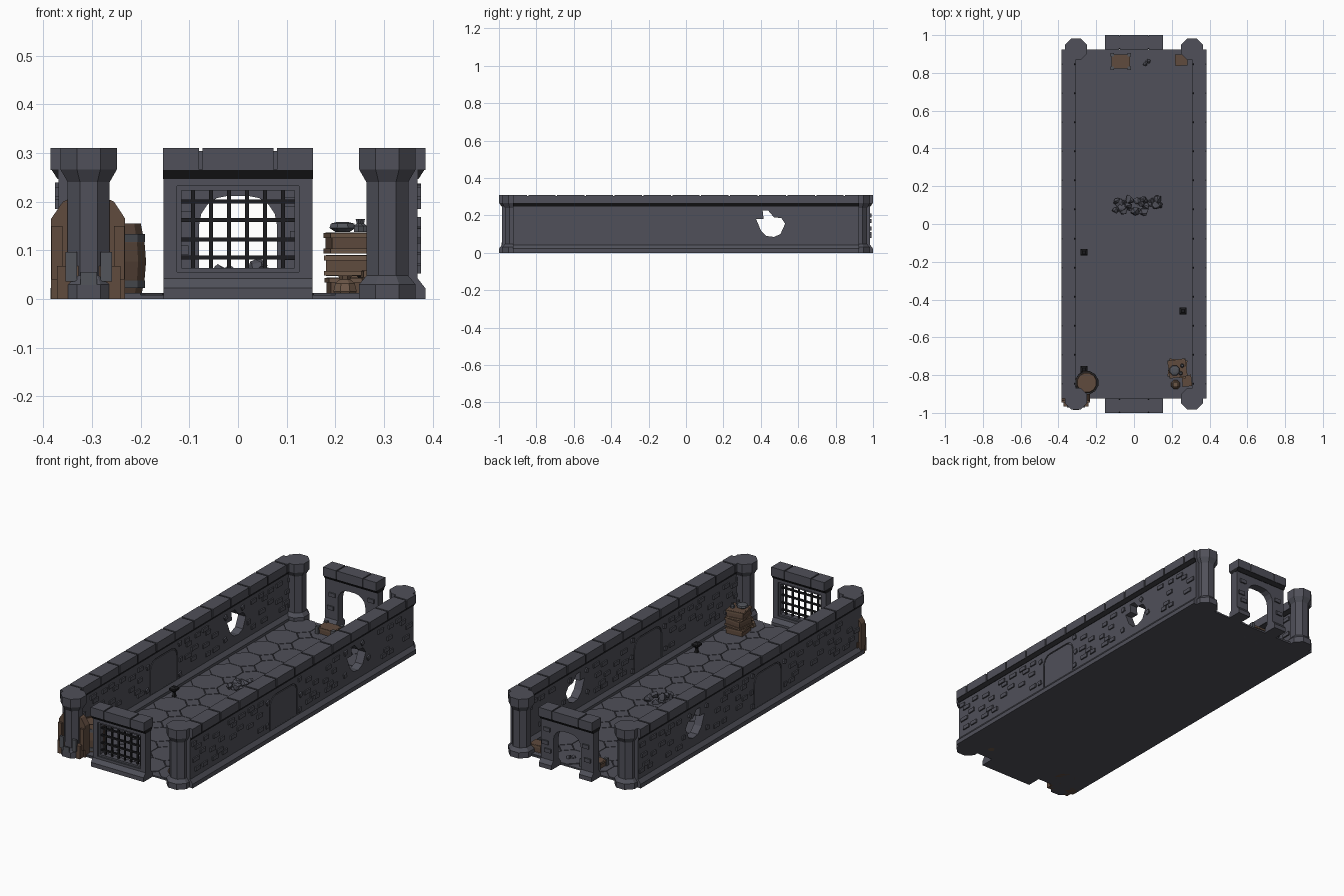
import bpy, bmesh, math, random
from mathutils import Matrix, Vector

if "Cube" in bpy.data.objects:
    bpy.data.objects.remove(bpy.data.objects["Cube"])
random.seed(4)

def mat(name, r, g, b):
    m = bpy.data.materials.new(name)
    m.diffuse_color = (r, g, b, 1)
    m.use_nodes = True
    m.node_tree.nodes["Principled BSDF"].inputs["Base Color"].default_value = m.diffuse_color
    return m

STONE = mat("grey stone", .079, .080, .100)
DARK = mat("dark iron", .012, .012, .014)
IRON = mat("worn metal", .085, .09, .105)
WOOD = mat("brown wood", .115, .070, .048)
PALE = mat("lighter wood", .15, .095, .063)

class Part:
    """Collects simple solids into one single-colour object."""
    def __init__(self, name, m):
        self.name, self.m, self.bm = name, m, bmesh.new()

    def box(self, c, s, rot=0, tilt=0):
        M = (Matrix.Translation(c) @ Matrix.Rotation(rot, 4, 'Z') @ Matrix.Rotation(tilt, 4, 'X')
             @ Matrix.Diagonal((*s, 1)))
        bmesh.ops.create_cube(self.bm, size=1, matrix=M)

    def prism(self, pts, axis, a, b):
        def put(p, t):
            return {'x': (t, p[0], p[1]), 'y': (p[0], t, p[1]), 'z': (p[0], p[1], t)}[axis]
        lo = [self.bm.verts.new(put(p, a)) for p in pts]
        hi = [self.bm.verts.new(put(p, b)) for p in pts]
        n = len(pts)
        fs = [self.bm.faces.new(lo), self.bm.faces.new(hi)]
        fs += [self.bm.faces.new((lo[i], lo[(i+1) % n], hi[(i+1) % n], hi[i])) for i in range(n)]
        bmesh.ops.recalc_face_normals(self.bm, faces=fs)

    def lathe(self, x, y, prof, n):
        k = 1 / math.cos(math.pi / n)
        rings = [[self.bm.verts.new((x + r*k*math.cos((i+.5)*math.tau/n),
                                     y + r*k*math.sin((i+.5)*math.tau/n), z)) for i in range(n)]
                 for r, z in prof]
        fs = [self.bm.faces.new(rings[0]), self.bm.faces.new(rings[-1])]
        for p, q in zip(rings, rings[1:]):
            fs += [self.bm.faces.new((p[i], p[(i+1) % n], q[(i+1) % n], q[i])) for i in range(n)]
        bmesh.ops.recalc_face_normals(self.bm, faces=fs)

    def rock(self, c, r):
        vs = [self.bm.verts.new(Vector(c) + Vector([random.gauss(0, 1) for _ in range(3)]).normalized() * r)
              for _ in range(14)]
        for v in vs:
            v.co.z = max(v.co.z, .002)
        out = bmesh.ops.convex_hull(self.bm, input=vs)
        bmesh.ops.delete(self.bm, geom=list({g for g in out['geom_interior'] + out['geom_unused']
                                             if isinstance(g, bmesh.types.BMVert)}), context='VERTS')

    def done(self):
        me = bpy.data.meshes.new(self.name)
        self.bm.to_mesh(me)
        self.bm.free()
        me.materials.append(self.m)
        ob = bpy.data.objects.new(self.name, me)
        bpy.context.collection.objects.link(ob)
        return ob

def cut(ob, cutter):
    c = cutter.done()
    mod = ob.modifiers.new("cut", 'BOOLEAN')
    mod.operation, mod.solver, mod.object = 'DIFFERENCE', 'EXACT', c
    dg = bpy.context.evaluated_depsgraph_get()
    me = bpy.data.meshes.new_from_object(ob.evaluated_get(dg))
    ob.modifiers.clear()
    ob.data = me
    bpy.data.objects.remove(c)

def arch(c, hw, z0, z1, r):
    """Doorway outline with rounded upper corners."""
    pts = [(c - hw, z0), (c + hw, z0)]
    for cx, a0 in ((c + hw - r, 0), (c - hw + r, 90)):
        pts += [(cx + r*math.cos(math.radians(a0 + a)), z1 - r + r*math.sin(math.radians(a0 + a)))
                for a in (0, 22.5, 45, 67.5, 90)]
    return pts

T, L, WX = .154, .925, .3475

# Floor slab with octagon and diamond tiles
p = Part("floor_slab", STONE)
p.box((0, 0, .004), (.77, 2*L, .008))
p.done()
p = Part("floor_tiles", STONE)
e, d, g = T/2 - .0015, .045, .0025
for i in range(4):
    for j in range(12):
        x, y = (i - 1.5)*T, (j - 5.5)*T
        p.prism([(x+a*e if k else x+a*(e-d), y+b*(e-d) if k else y+b*e) for a, b, k in
                 ((1, -1, 0), (1, -1, 1), (1, 1, 1), (1, 1, 0), (-1, 1, 0), (-1, 1, 1), (-1, -1, 1), (-1, -1, 0))],
                'z', .004, .012)
        if i < 3 and j < 11:
            x, y, h = x + T/2, y + T/2, d - g
            p.prism([(x+h, y), (x, y+h), (x-h, y), (x, y-h)], 'z', .004, .012)
p.done()

# Side walls, each with a broken hole and a blocked-up arch
hole = [(.375, .18), (.40, .12), (.43, .09), (.47, .085), (.505, .10), (.53, .155), (.51, .185),
        (.47, .19), (.44, .225), (.41, .225), (.415, .18)]
base = [(-.0375, 0), (.0375, 0), (.0375, .022), (.022, .042), (-.022, .042), (-.022, .022+.02), (-.0375, .022)]
base.pop(5)
base[4] = (-.022, .042)
for s, side in ((-1, "left"), (1, "right")):
    cx = s*WX
    p = Part(side + "_wall", STONE)
    p.box((cx, 0, .15), (.044, 2*L, .24))
    w = p.done()
    c = Part("hole_cutter", STONE)
    c.prism(hole, 'x', cx - .1, cx + .1)
    cut(w, c)
    for f in (-1, 1):
        c = Part("arch_cutter", STONE)
        fx = cx + f*.022
        c.prism(arch(-.15, .115, .045, .22, .05), 'x', fx - .005, fx + .005)
        cut(w, c)
    p = Part(side + "_wall_arch_fill", STONE)
    p.prism(arch(-.15, .109, .045, .214, .046), 'x', cx - .0215, cx + .0215)
    p.done()
    p = Part(side + "_wall_base", STONE)
    p.prism([(cx + a, z) for a, z in base], 'y', -L, L)
    p.done()
    p = Part(side + "_wall_band", DARK)
    p.prism([(cx-.024, .247), (cx+.024, .247), (cx+.036, .266), (cx-.036, .266)], 'y', -L, L)
    p.done()
    p = Part(side + "_wall_cap", STONE)
    p.box((cx, 0, .284), (.066, 2*L, .04))
    for j in range(-6, 7):
        a, b = max(-L, (j-.5)*T + .004), min(L, (j+.5)*T - .004)
        p.box((cx, (a+b)/2, .2875), (.075, b-a, .045))
    p.done()
    # Raised bricks on both faces, in small staggered groups
    p = Part(side + "_wall_bricks", STONE)
    for j in range(12):
        for dy, z in ((-.045, .22), (-.02, .195), (.03, .158), (-.04, .135), (.01, .105), (-.02, .082), (.045, .082), (.045, .215)):
            if random.random() < .25:
                continue
            y = (j - 5.5)*T + dy + random.uniform(-.008, .008)
            if -.30 < y < .0 or (.34 < y < .57):
                continue
            for f in (-1, 1):
                p.box((cx + f*.023, y, z), (.012, random.uniform(.034, .05), .02))
    # Loose stones framing the arch and the hole
    for f in (-1, 1):
        for y, z in ((-.02, .225), (-.02, .065), (-.285, .2), (-.29, .08), (-.012, .14), (.355, .1), (.36, .215), (.55, .12), (.5, .215)):
            p.box((cx + f*.023, y, z), (.012, .022, .022), 0, random.uniform(0, .6))
    p.done()

# Octagonal corner columns
p = Part("corner_columns", STONE)
for x in (-.307, .307):
    for y in (-L, L):
        p.lathe(x, y, ((.058, 0), (.058, .03), (.043, .048), (.043, .24), (.058, .266), (.058, .31)), 8)
p.done()

# End gates: barred window in front, open arch at the back
for s, side in ((-1, "front"), (1, "back")):
    cy = s*.9625
    p = Part(side + "_gate_wall", STONE)
    p.box((0, cy, .145), (.306, .044, .22))
    w = p.done()
    p = Part(side + "_gate_base", STONE)
    p.prism([(cy + a, z) for a, z in base], 'x', -.153, .153)
    b = p.done()
    opening = [(-.125, .055), (.125, .055), (.125, .232), (-.125, .232)] if s < 0 else arch(0, .08, -.01, .212, .06)
    for o in ((w,) if s < 0 else (w, b)):
        c = Part("gate_cutter", STONE)
        c.prism(opening, 'y', cy - .1, cy + .1)
        cut(o, c)
    p = Part(side + "_gate_band", DARK)
    p.prism([(cy-.024, .247), (cy+.024, .247), (cy+.036, .266), (cy-.036, .266)], 'x', -.154, .154)
    p.done()
    p = Part(side + "_gate_cap", STONE)
    p.box((0, cy, .284), (.3, .066, .04))
    for a, b in ((-.154, -.08), (-.073, .073), (.08, .154)):
        p.box(((a+b)/2, cy, .2875), (b-a, .075, .045))
    if s > 0:
        for f in (-1, 1):
            for x, z in ((.115, .20), (.125, .13), (.11, .09), (-.11, .17), (-.12, .1)):
                p.box((x, cy + f*.023, z), (.036, .012, .02))
    p.done()
p = Part("gate_window_frame", STONE)
for x in (-.121, .121):
    p.box((x, -.9625, .1435), (.009, .03, .177))
for z in (.0595, .2275):
    p.box((0, -.9625, z), (.25, .03, .009))
p.done()
p = Part("gate_bars", DARK)
for i in range(6):
    p.box(((i - 2.5)*.037, -.9625, .1435), (.008, .008, .175))
for z in (.085, .122, .162, .20):
    p.box((0, -.9625, z), (.246, .010, .008))
p.done()

# Rubble heap and a few crumbs
p = Part("rubble", STONE)
for i in range(34):
    x = random.uniform(-.1, .14)
    near = 1 - abs(x - .02)/.16
    p.rock((x, random.uniform(.065, .135), random.uniform(.01, .02 + .055*near)), random.uniform(.013, .03))
for x, y in ((.06, .85), (.075, .86)):
    p.rock((x, y, .015), .014)
p.done()

# Small floor torches
p = Part("floor_torches", DARK)
for x, y in ((-.265, -.15), (.26, -.46), (-.265, -.77)):
    p.lathe(x, y, ((.008, .01), (.005, .035), (.018, .05), (.018, .058), (.008, .066)), 4)
p.done()

# Barrel beside the front left column
p = Part("barrel", WOOD)
p.lathe(-.25, -.84, ((.05, 0), (.058, .04), (.061, .077), (.058, .115), (.05, .155), (.043, .155), (.043, .15)), 12)
p.done()
p = Part("barrel_hoops", IRON)
for z, r in ((.03, .059), (.125, .059)):
    p.lathe(-.25, -.84, ((r, z-.008), (r, z+.008)), 12)
p.done()

# Open chest wedged around the column
p = Part("open_chest", WOOD)
p.prism([(-.384, .0), (-.232, .0), (-.232, .165), (-.255, .2), (-.28, .211), (-.335, .211), (-.36, .2), (-.384, .165)], 'y', -.935, -.90)
p.box((-.307, -.925, .034), (.13, .08, .068))
for x in (-.372, -.244):
    p.box((x, -.925, .095), (.022, .04, .11))
p.done()
p = Part("chest_fittings", IRON)
for x in (-.343, -.271):
    p.box((x, -.966, .066), (.024, .012, .06))
p.box((-.307, -.982, .042), (.034, .008, .026))
p.done()

# Low chest and crate at the back, crate stack at the front
p = Part("crates", WOOD)
q = Part("crate_trim", PALE)
def crate(x, y, z, w, dp, h, a):
    p.box((x, y, z + h/2), (w*.92, dp*.92, h*.96), a)
    for t in (.15, .85):
        q.box((x, y, z + h*t), (w, dp, h*.22), a)
crate(-.07, .86, 0, .10, .075, .045, 0)
crate(.25, .868, 0, .065, .06, .05, .05)
for i, a in enumerate((.1, -.12, .15)):
    crate(.23, -.765, i*.046, .095, .095, .045, a)
crate(.28, -.83, 0, .05, .06, .06, .1)
p.done()
q.done()
p = Part("low_chest_fittings", IRON)
for x in (-.115, -.025):
    for y in (.825, .895):
        p.box((x, y, .025), (.018, .018, .05))
p.done()

# Pot, bowl and bottles
p = Part("clay_pot", PALE)
p.lathe(.22, -.85, ((.016, 0), (.024, .015), (.02, .032), (.011, .04), (.014, .048)), 8)
p.done()
p = Part("bowl_and_bottles", IRON)
p.lathe(.215, -.775, ((.015, .138), (.027, .146), (.024, .155), (.012, .158)), 8)
for x, y in ((.255, -.75), (.248, -.79)):
    p.lathe(x, y, ((.01, .138), (.01, .15), (.004, .155), (.006, .164)), 6)
p.done()
